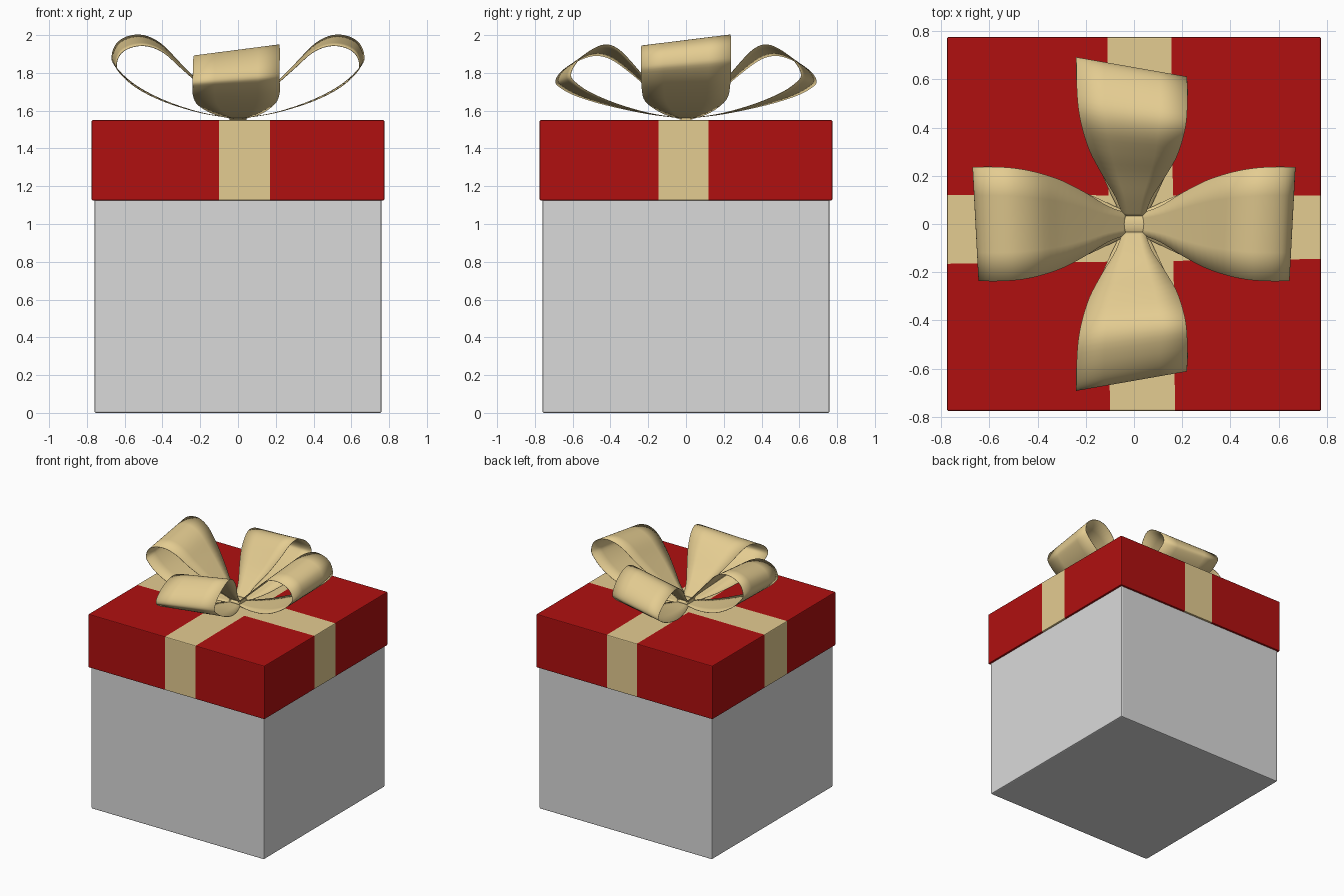
import bpy, bmesh, math
from mathutils import Vector

if "Cube" in bpy.data.objects:
    bpy.data.objects.remove(bpy.data.objects["Cube"])


def material(name, rgb):
    m = bpy.data.materials.new(name)
    m.use_nodes = True
    m.diffuse_color = (*rgb, 1)
    m.node_tree.nodes["Principled BSDF"].inputs["Base Color"].default_value = (*rgb, 1)
    return m


WHITE = material("box white", (0.70, 0.70, 0.70))
RED = material("lid red", (0.434, 0.005, 0.005))
GOLD = material("ribbon gold", (0.775, 0.604, 0.283))


def finish(bm, name, mats, smooth=False):
    mesh = bpy.data.meshes.new(name)
    bm.to_mesh(mesh)
    bm.free()
    obj = bpy.data.objects.new(name, mesh)
    bpy.context.collection.objects.link(obj)
    for m in mats:
        mesh.materials.append(m)
    if smooth:
        bpy.ops.object.select_all(action="DESELECT")
        obj.select_set(True)
        bpy.context.view_layer.objects.active = obj
        bpy.ops.object.shade_smooth_by_angle(angle=math.radians(40))
    return obj


def rounded_block(half, z0, z1, bevel):
    bm = bmesh.new()
    bmesh.ops.create_cube(bm, size=1)
    for v in bm.verts:
        v.co = (v.co.x * 2 * half, v.co.y * 2 * half, z0 + (v.co.z + 0.5) * (z1 - z0))
    bmesh.ops.bevel(bm, geom=bm.edges[:], offset=bevel, segments=2,
                    profile=0.5, affect="EDGES")
    return bm


# Box body
finish(rounded_block(0.76, 0.0, 1.14, 0.008), "box_body", [WHITE])

# Lid, with the flat ribbon cut into its faces along four slightly skewed lines
LID = 0.775
lid = rounded_block(LID, 1.125, 1.55, 0.006)
# each band: (start, end) of its low edge and of its high edge across the lid
front_back = ((-0.10, -0.11), (0.17, 0.155))
left_right = ((-0.165, -0.145), (0.12, 0.118))


def edge_at(edge, t):
    return edge[0] + (edge[1] - edge[0]) * (t + LID) / (2 * LID)


for band, along_y in ((front_back, True), (left_right, False)):
    for edge in band:
        slope = (edge[1] - edge[0]) / (2 * LID)
        mid = edge_at(edge, 0)
        point, normal = ((mid, 0, 0), (1, -slope, 0)) if along_y else ((0, mid, 0), (-slope, 1, 0))
        bmesh.ops.bisect_plane(lid, geom=lid.verts[:] + lid.edges[:] + lid.faces[:],
                               plane_co=point, plane_no=normal, dist=1e-5)
for f in lid.faces:
    c = f.calc_center_median()
    in_fb = edge_at(front_back[0], c.y) < c.x < edge_at(front_back[1], c.y)
    in_lr = edge_at(left_right[0], c.x) < c.y < edge_at(left_right[1], c.x)
    f.material_index = int(in_fb or in_lr)
finish(lid, "lid", [RED, GOLD])


# Bow loops: side profiles as (reach, height, half width)
BASE = 1.56
wide_profile = [
    (0.02, 0.00, 0.045), (0.20, 0.03, 0.13), (0.40, 0.095, 0.215), (0.55, 0.175, 0.235),
    (0.64, 0.26, 0.237), (0.655, 0.31, 0.237), (0.63, 0.37, 0.237), (0.57, 0.405, 0.237),
    (0.49, 0.41, 0.232), (0.40, 0.37, 0.215), (0.30, 0.275, 0.182), (0.20, 0.18, 0.13),
    (0.11, 0.095, 0.075), (0.03, 0.02, 0.045)]
low_profile = [
    (0.02, 0.00, 0.045), (0.20, 0.025, 0.13), (0.40, 0.075, 0.205), (0.55, 0.13, 0.23),
    (0.63, 0.18, 0.23), (0.65, 0.215, 0.23), (0.62, 0.27, 0.23), (0.55, 0.325, 0.23),
    (0.46, 0.36, 0.225), (0.38, 0.34, 0.21), (0.29, 0.265, 0.18), (0.20, 0.175, 0.13),
    (0.11, 0.095, 0.075), (0.03, 0.02, 0.045)]


def smooth_path(points, steps=4):
    p = [Vector(q) for q in points]
    p = [p[0]] + p + [p[-1]]
    out = []
    for a, b, c, d in zip(p, p[1:], p[2:], p[3:]):
        for i in range(steps):
            t = i / steps
            out.append(0.5 * (2 * b + (c - a) * t + (2 * a - 5 * b + 4 * c - d) * t ** 2
                              + (3 * b - a - 3 * c + d) * t ** 3))
    return out + [p[-1]]


def bow_loop(name, profile, place, tilt, skew, shift):
    """Sweep a flat ribbon along a profile; tilt and skew grow across its width."""
    bm = bmesh.new()
    rows = []
    for reach, height, half in smooth_path(profile):
        row = []
        for k in (-1, -0.5, 0, 0.5, 1):
            w = k * half
            x, y = place(reach * (1 + skew * w), w + shift * reach)
            row.append(bm.verts.new((x, y, BASE + height * (1 + tilt * w))))
        rows.append(row)
    for r, s in zip(rows, rows[1:]):
        for i in range(4):
            bm.faces.new((r[i], r[i + 1], s[i + 1], s[i]))
    bmesh.ops.recalc_face_normals(bm, faces=bm.faces[:])
    obj = finish(bm, name, [GOLD], smooth=True)
    mod = obj.modifiers.new("thickness", "SOLIDIFY")
    mod.thickness = 0.003
    mod.offset = 0


for side, sign in (("left", 1), ("right", -1)):
    bow_loop(f"bow_loop_{side}", wide_profile,
             lambda u, w, s=sign: (s * u, w), 0.30, 0.08, 0.0)
for side, sign in (("front", -1), ("back", 1)):
    bow_loop(f"bow_loop_{side}", low_profile,
             lambda u, w, s=sign: (w, s * u), 0.36, -0.27, -0.015)

# Knot: a small flattened band wrapped over the crossing
knot = bmesh.new()
bmesh.ops.create_cone(knot, cap_ends=True, segments=20, radius1=1, radius2=1, depth=0.09)
for v in knot.verts:
    v.co = (v.co.z, v.co.y * 0.048, 1.57 + v.co.x * 0.022)
bmesh.ops.recalc_face_normals(knot, faces=knot.faces[:])
finish(knot, "bow_knot", [GOLD], smooth=True)
